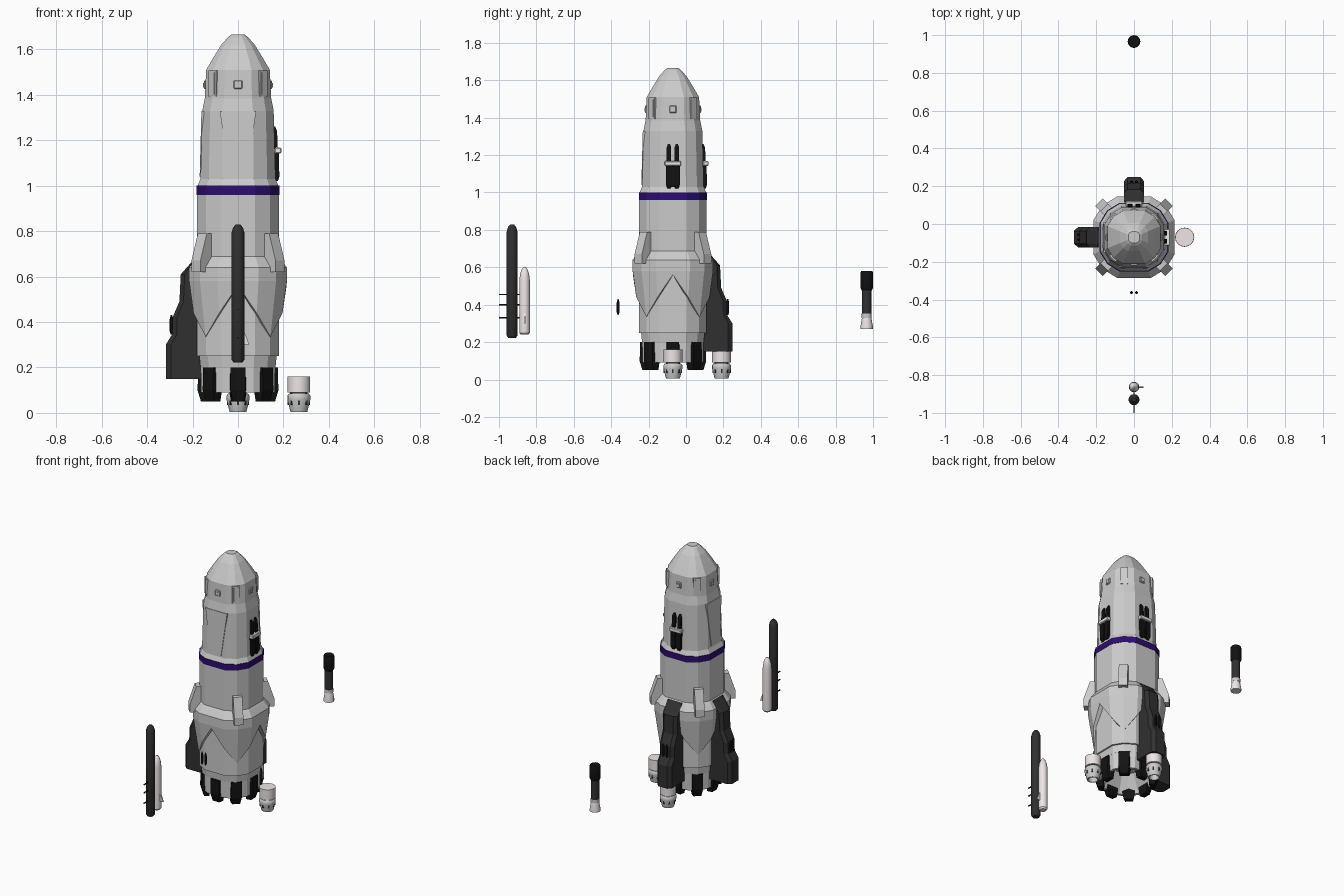
import bpy, bmesh, math
from mathutils import Matrix, Vector

if "Cube" in bpy.data.objects:
    bpy.data.objects.remove(bpy.data.objects["Cube"])

HULL = Matrix.Translation((0, -0.07, 0))          # hull axis


def material(name, col):
    m = bpy.data.materials.new(name)
    m.diffuse_color = (*col, 1)
    m.use_nodes = True
    m.node_tree.nodes["Principled BSDF"].inputs["Base Color"].default_value = m.diffuse_color
    return m


BLACK = material("black", (0.006, 0.006, 0.006))
DARK = material("dark", (0.03, 0.03, 0.03))
PURPLE = material("purple", (0.025, 0.004, 0.16))
WHITE = material("white", (0.85, 0.79, 0.79))


def finish(name, bm, mat=None, matrix=None):
    bmesh.ops.recalc_face_normals(bm, faces=bm.faces)
    me = bpy.data.meshes.new(name)
    bm.to_mesh(me)
    bm.free()
    if matrix is not None:
        me.transform(matrix)
    if mat:
        me.materials.append(mat)
    ob = bpy.data.objects.new(name, me)
    bpy.context.collection.objects.link(ob)
    return ob


def around(angle):
    """Local +x points outward from the hull at this angle."""
    return HULL @ Matrix.Rotation(math.radians(angle), 4, 'Z')


def loft(name, rings, mat=None, matrix=None, caps=(True, True)):
    bm = bmesh.new()
    vs = [[bm.verts.new(p) for p in r] for r in rings]
    n = len(vs[0])
    for a, b in zip(vs, vs[1:]):
        for i in range(n):
            j = (i + 1) % n
            bm.faces.new((a[i], a[j], b[j], b[i]))
    if caps[0]:
        bm.faces.new(vs[0])
    if caps[1]:
        bm.faces.new(vs[-1])
    return finish(name, bm, mat, matrix)


def section(h, z, mid=False):
    """Rounded-square cross-section of half width h."""
    quad = [(1, -.42), (1, 0), (1, .42), (.78, .78)] if mid else [(1, -.42), (1, .42), (.78, .78)]
    pts = []
    for k in range(4):
        r = Matrix.Rotation(k * math.pi / 2, 2)
        pts += [(*(r @ Vector(q) * h), z) for q in quad]
    return pts


def hull(name, prof, mat=None, caps=(True, True)):
    return loft(name, [section(h, z) for h, z in prof], mat, HULL, caps)


def lathe(name, prof, x, y, mat=None, n=16):
    rings = [[(r * math.cos(2 * math.pi * i / n), r * math.sin(2 * math.pi * i / n), z)
              for i in range(n)] for r, z in prof]
    ob = loft(name, rings, mat, Matrix.Translation((x, y, 0)))
    for p in ob.data.polygons:
        p.use_smooth = len(p.vertices) == 4
    ob.data.set_sharp_from_angle(angle=math.radians(35))
    return ob


def box(name, c, s, mat=None, matrix=None, bevel=0):
    bm = bmesh.new()
    bmesh.ops.create_cube(bm, size=1, matrix=Matrix.Translation(c) @ Matrix.Diagonal((*s, 1)))
    if bevel:
        bmesh.ops.bevel(bm, geom=bm.edges[:], offset=bevel, segments=1, affect='EDGES')
    return finish(name, bm, mat, matrix)


# Main hull, stripe and nose
hull("lower_hull", [(.165, .2), (.17, .25), (.18, .25), (.18, .965)])
hull("stripe", [(.182, .96), (.182, 1.0)], PURPLE)
hull("upper_hull", [(.178, 1.0), (.165, 1.03), (.157, 1.33), (.146, 1.385), (.14, 1.51),
                    (.108, 1.565), (.074, 1.62), (.043, 1.655), (.03, 1.665)])

# Engine skirt, open at the bottom with a conical inside
hull("engine_skirt", [(.165, .22), (.162, .09), (.145, .09), (.08, .21)], None, (False, True))

# Jagged armour collar: high at face centres, low at the corners
edge = [(.196, .44), (.214, .56), (.196, .44), (.183, .335)]


def jagged(scale):
    ring = section(1, 0, True)
    return [(p[0] * edge[i % 4][0] * scale, p[1] * edge[i % 4][0] * scale, edge[i % 4][1])
            for i, p in enumerate(ring)]


loft("armour_collar", [section(.178, .69, True), section(.19, .675, True), section(.215, .64, True),
                       section(.215, .58, True), jagged(1), jagged(.86)], None, HULL, (False, False))

# Corner blocks and nose corner windows
for a in (45, 135, 225, 315):
    prof = [(.19, .62), (.262, .62), (.262, .67), (.222, .79), (.19, .79)]
    loft("corner_block", [[(x, y, z) for x, z in prof] for y in (-.028, .028)], None, around(a))
    box("corner_window_frame", (.15, 0, 1.45), (.022, .045, .115), None, around(a))
    box("corner_window_pane", (.159, 0, 1.45), (.01, .028, .095), None, around(a))

# Small square nose ports
for a in (0, 90, 180, 270):
    box("nose_port_frame", (.142, 0, 1.445), (.016, .038, .038), None, around(a), .004)
    box("nose_port_glass", (.149, 0, 1.443), (.008, .02, .02), None, around(a))

# Raised panels on the plain upper sides
for a in (180, 270):
    wide = [(-.08, 1.33), (.08, 1.33), (.04, 1.04), (-.04, 1.04)]
    loft("upper_panel", [[(.157 + (1.33 - z) * .027 + d, y, z) for y, z in wide]
                         for d in (-.01, .004)], None, around(a))

# Black landing claws around the skirt
for k in range(8):
    r = .155 if k % 2 == 0 else .165
    rings = [[(r + dx, dy, z) for dx, dy in ((-.025, -w), (d, -w * .8), (d, w * .8), (-.025, w))]
             for z, w, d in ((.2, .04, .02), (.1, .04, .023), (.05, .03, .008))]
    loft("claw", rings, BLACK, around(k * 45))

# Engine pods at the left and the back
pod = [(.16, .69), (.19, .68), (.252, .61), (.258, .49), (.288, .42), (.29, .345),
       (.318, .30), (.318, .15), (.16, .15)]
for a in (90, 180):
    # wide core with a narrower outer face
    cols = ((-.054, .93), (-.034, 1), (.034, 1), (.054, .93))
    loft("engine_pod", [[(x * s if x > .2 else x, y, z) for x, z in pod] for y, s in cols], DARK, around(a))

# Paired pod vents (the front pair floats free)
for a in (90, 180, 270):
    for y in (-.013, .013):
        rings = [[(.293 + r * math.cos(t * math.pi / 3), y + r * math.sin(t * math.pi / 3), z)
                  for t in range(6)] for r, z in ((.003, .345), (.008, .36), (.008, .41), (.003, .43))]
        loft("pod_vent", rings, BLACK, around(a))

# Side launchers
for a in (0, 90):
    for y in (-.021, .021):
        rings = [[(x + dx, y + dy, z) for dx, dy in ((-.02, -w), (.012, -w), (.012, w), (-.02, w))]
                 for x, z, w in ((.163, 1.02, .008), (.17, 1.04, .016), (.168, 1.15, .016),
                                 (.163, 1.17, .012), (.16, 1.24, .012), (.152, 1.26, .006))]
        loft("launcher_tube", rings, BLACK, around(a))
    box("launcher_base", (.165, 0, 1.09), (.02, .07, .12), BLACK, around(a))
    box("launcher_clamp", (.176, 0, 1.155), (.03, .088, .026), WHITE, around(a), .004)

# Thruster nozzles
for x, y in ((.268, -.07), (0, .19)):
    lathe("nozzle_cap", [(.05, .09), (.05, .16)], x, y, WHITE)
    lathe("nozzle_neck", [(.038, .075), (.038, .095)], x, y, DARK)
    lathe("nozzle_bell", [(.044, .085), (.051, .075), (.051, .06), (.037, .005), (.03, .005), (.02, .05)], x, y)
    for k in range(8):
        m = Matrix.Translation((x, y, 0)) @ Matrix.Rotation(k * math.pi / 4, 4, 'Z')
        box("nozzle_slot", (.0465, 0, .045), (.006, .008, .02), DARK, m)

# Free-standing dark booster with pegs
lathe("dark_booster", [(.02, .222), (.029, .235), (.029, .79), (.022, .815), (.01, .83)], 0, -.93, DARK)
for z in (.33, .40, .455):
    box("booster_peg", (0, -.945, z), (.006, .11, .006), BLACK)

# Free-standing pale rocket with a fin
lathe("pale_rocket", [(.02, .24), (.028, .25), (.028, .53), (.024, .565), (.014, .592), (.005, .602)],
      0, -.863, WHITE)
loft("rocket_fin", [[(.02, y, .37), (.035, y, .34), (.05, y, .30), (.02, y, .30)]
                    for y in (-.867, -.859)], WHITE)

# Free-standing torch-like thruster at the back
lathe("torch_flare", [(.033, .27), (.033, .285), (.025, .33)], 0, .966, WHITE)
lathe("torch_collar", [(.027, .33), (.027, .352)], 0, .966)
lathe("torch_body", [(.026, .35), (.026, .49)], 0, .966, DARK)
lathe("torch_head", [(.026, .475), (.034, .49), (.034, .57), (.03, .58)], 0, .966, BLACK, 12)
